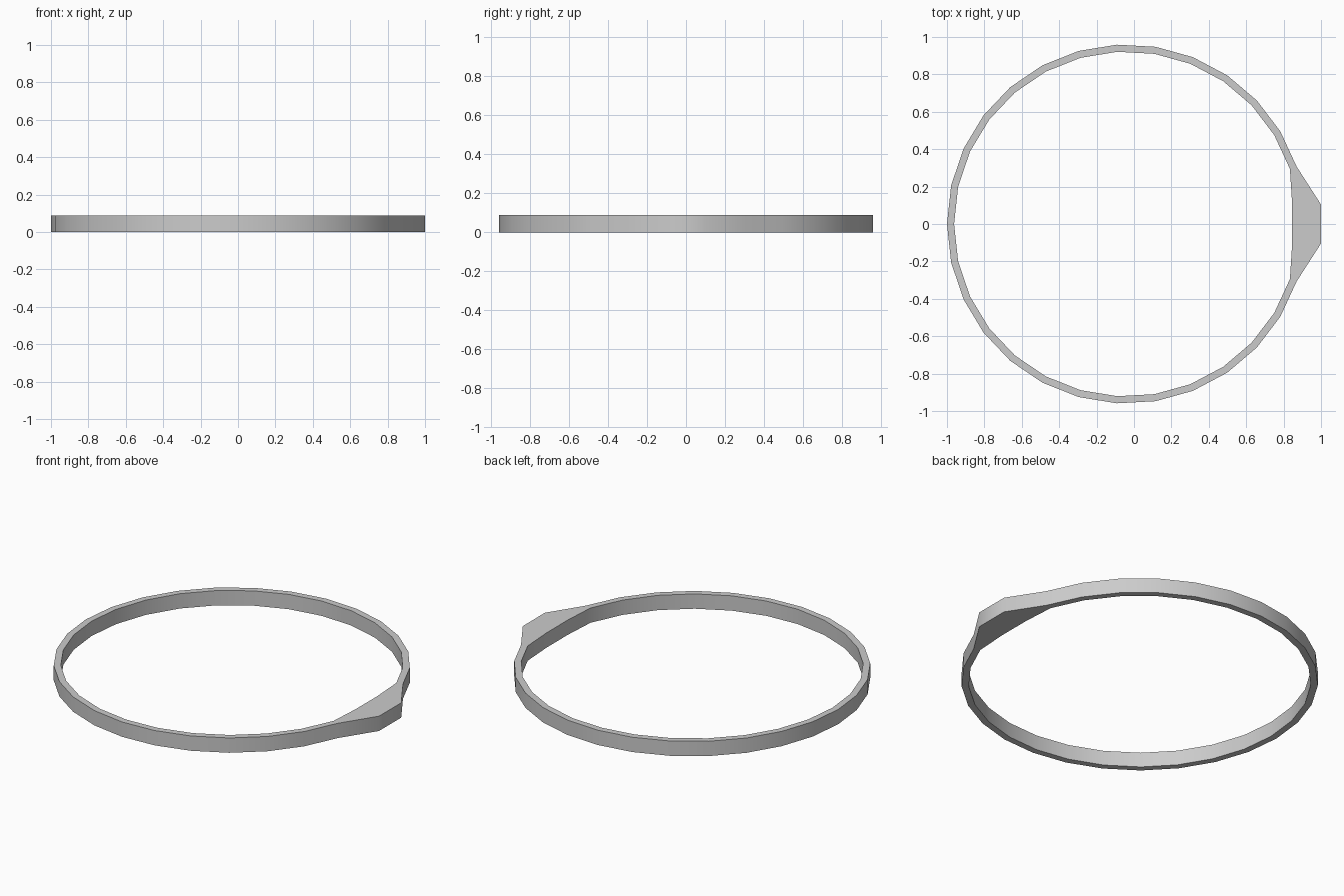
import bpy, bmesh, math

if "Cube" in bpy.data.objects:
    bpy.data.objects.remove(bpy.data.objects["Cube"])

SIDES = 29
CX = -0.04            # ring centre, offset by the pointed lug
R_OUT, R_IN = 0.96, 0.922
HEIGHT = 0.088


def ring_points(radius, lug_x):
    """Ring outline with its flat +x side moved to lug_x."""
    pts = []
    for i in range(SIDES):
        a = math.pi + i * math.tau / SIDES
        x, y = CX + radius * math.cos(a), radius * math.sin(a)
        if i in (SIDES // 2, SIDES // 2 + 1):
            x = lug_x
        pts.append((x, y))
    return pts


# Thin band: outer and inner walls joined by top and bottom rims
bm = bmesh.new()
outer, inner = ring_points(R_OUT, 1.0), ring_points(R_IN, 0.846)
loops = [[bm.verts.new((x, y, z)) for x, y in pts]
         for pts, z in ((outer, 0), (outer, HEIGHT), (inner, HEIGHT), (inner, 0))]
for k in range(4):
    a, b = loops[k], loops[(k + 1) % 4]
    for i in range(SIDES):
        j = (i + 1) % SIDES
        bm.faces.new((a[i], a[j], b[j], b[i]))
bmesh.ops.recalc_face_normals(bm, faces=bm.faces)

mesh = bpy.data.meshes.new("ring_band")
bm.to_mesh(mesh)
bm.free()
ring = bpy.data.objects.new("ring_band", mesh)
bpy.context.collection.objects.link(ring)

# Smooth walls, crisp rims
bpy.context.view_layer.objects.active = ring
ring.select_set(True)
bpy.ops.object.shade_smooth_by_angle(angle=math.radians(40))
